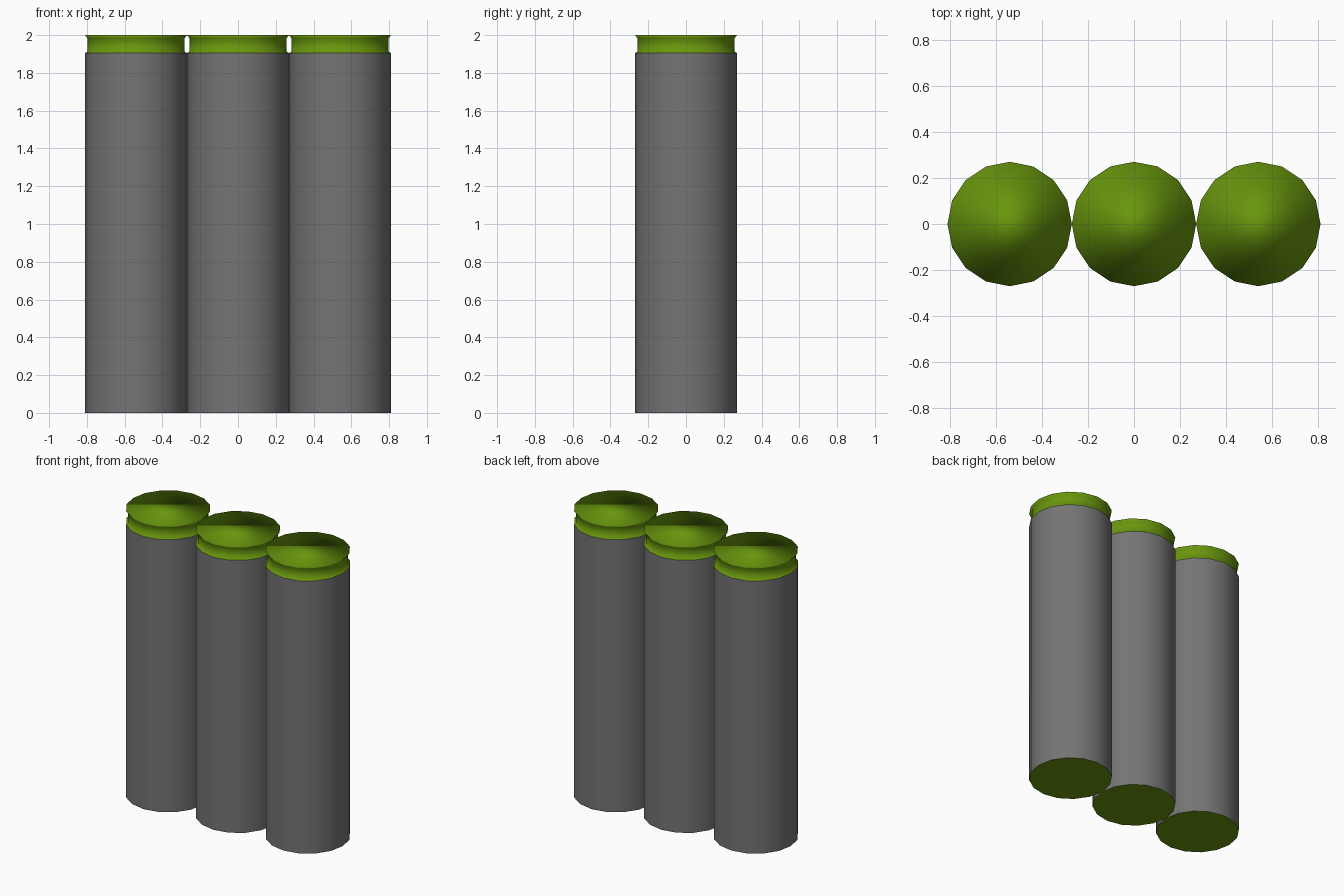
import bpy, bmesh
from math import cos, sin, pi

if "Cube" in bpy.data.objects:
    bpy.data.objects.remove(bpy.data.objects["Cube"])

SIDES, R, NECK = 16, 0.27, 0.258


def material(name, colour):
    mat = bpy.data.materials.new(name)
    mat.diffuse_color = (*colour, 1)
    mat.use_nodes = True
    mat.node_tree.nodes["Principled BSDF"].inputs["Base Color"].default_value = mat.diffuse_color
    return mat


green = material("green", (0.14, 0.305, 0.004))
grey = material("dark_grey", (0.175, 0.175, 0.175))


def lathe(name, profile, x, mat, cap_bottom=False, cap_top=False, soft=False):
    """Sweep (radius, z) points round a vertical axis at x."""
    bm = bmesh.new()
    rings = [[bm.verts.new((r * cos(2 * pi * i / SIDES), r * sin(2 * pi * i / SIDES), z))
              for i in range(SIDES)] for r, z in profile]
    for low, high in zip(rings, rings[1:]):
        for i in range(SIDES):
            j = (i + 1) % SIDES
            bm.faces.new((low[i], low[j], high[j], high[i]))
    if cap_bottom:
        bm.faces.new(rings[0][::-1])
    if cap_top:
        bm.faces.new(rings[-1])
    mesh = bpy.data.meshes.new(name)
    bm.to_mesh(mesh)
    bm.free()
    mesh.materials.append(mat)
    obj = bpy.data.objects.new(name, mesh)
    obj.location.x = x
    bpy.context.collection.objects.link(obj)
    bpy.ops.object.select_all(action='DESELECT')
    obj.select_set(True)
    bpy.context.view_layer.objects.active = obj
    if soft:
        bpy.ops.object.shade_smooth()
    else:
        bpy.ops.object.shade_smooth_by_angle(angle=pi / 6)


for side, x in (("left", -0.54), ("middle", 0), ("right", 0.54)):
    # grey tube wall
    lathe(side + "_tube", [(R, 0), (R, 1.905)], x, grey)
    # green lid: ledge, recessed neck and overhanging top, softly shaded
    lathe(side + "_lid", [(R, 1.905), (NECK, 1.912), (NECK, 1.985), (R, 2)],
          x, green, cap_top=True, soft=True)
    # green underside
    lathe(side + "_base", [(R, 0)], x, green, cap_bottom=True)
